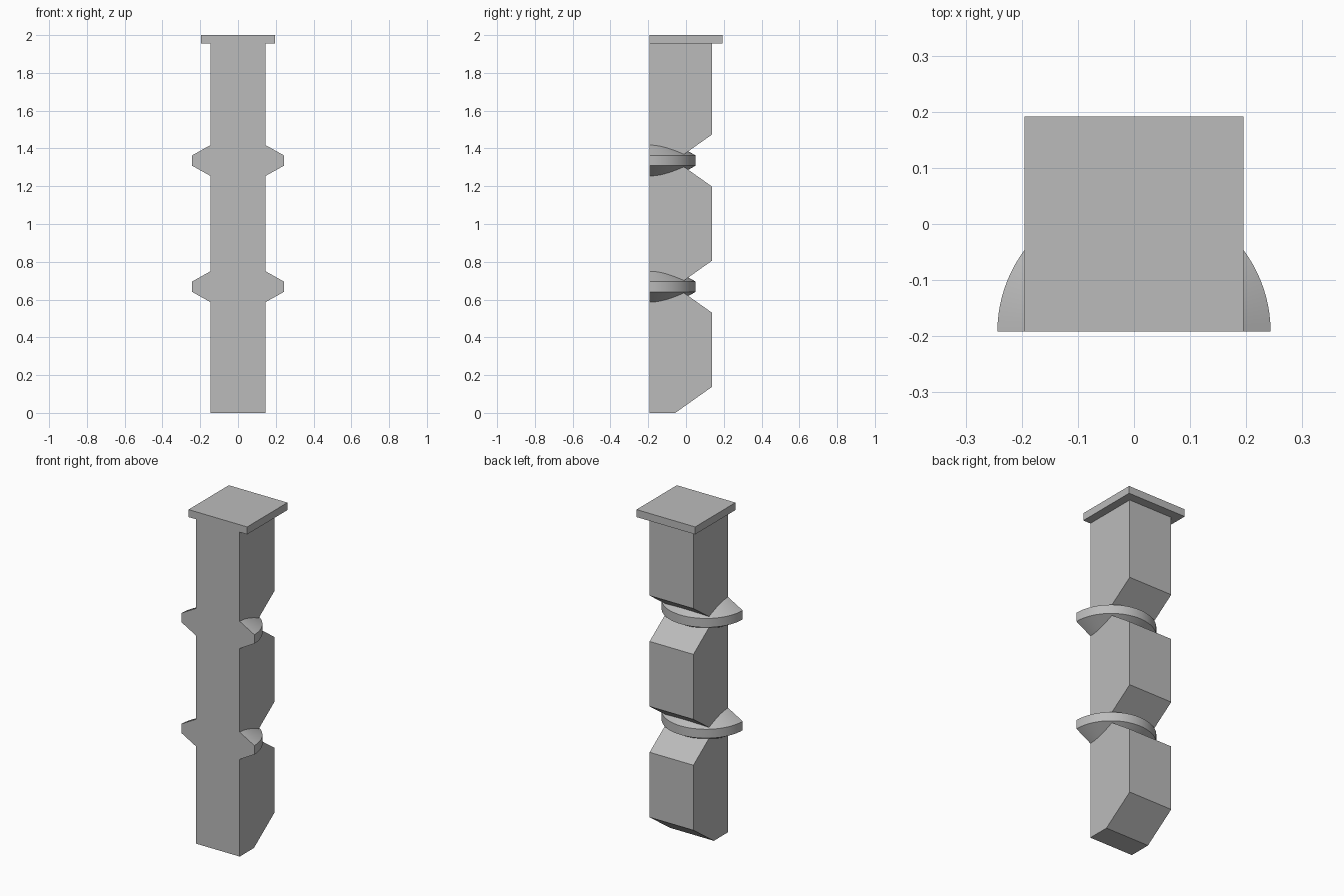
import bpy, bmesh, math
from mathutils import Vector, Matrix

cube = bpy.data.objects.get("Cube")
if cube:
    bpy.data.objects.remove(cube, do_unlink=True)

FRONT, BACK, NOTCH = -0.192, 0.138, -0.057   # depths of the column
HALF = 0.146                                 # half width of the column
PITCH = 0.668                                # height of one block
CHAMFER = 0.138
CAP_Z = 1.955

grey = bpy.data.materials.new("plain grey")
grey.use_nodes = True
colour = (0.5, 0.5, 0.5, 1)
grey.diffuse_color = colour
grey.node_tree.nodes["Principled BSDF"].inputs["Base Color"].default_value = colour


def finish(name, bm):
    bmesh.ops.recalc_face_normals(bm, faces=bm.faces)
    mesh = bpy.data.meshes.new(name)
    bm.to_mesh(mesh)
    bm.free()
    mesh.materials.append(grey)
    obj = bpy.data.objects.new(name, mesh)
    bpy.context.collection.objects.link(obj)
    return obj


# Column: side profile with a V notch between blocks, extruded across
profile = [(FRONT, CAP_Z), (FRONT, 0)]
for i in range(3):
    z = i * PITCH
    profile += [(NOTCH, z), (BACK, z + CHAMFER)]
    if i < 2:
        profile.append((BACK, z + PITCH - CHAMFER))
profile.append((BACK, CAP_Z))
bm = bmesh.new()
side = bm.faces.new([bm.verts.new((-HALF, y, z)) for y, z in profile])
moved = bmesh.ops.extrude_face_region(bm, geom=[side])["geom"]
bmesh.ops.translate(bm, vec=(2 * HALF, 0, 0),
                    verts=[v for v in moved if isinstance(v, bmesh.types.BMVert)])
finish("notched_column", bm)

# Cap plate
bm = bmesh.new()
bmesh.ops.create_cube(bm, size=1, matrix=Matrix.Translation((0, 0, (CAP_Z + 2) / 2))
                      @ Matrix.Diagonal((0.391, 0.384, 2 - CAP_Z, 1)))
finish("top_cap", bm)


# Half-round collars: bevelled section spun around the front centre line
def collar(name, z):
    section = [(0.14, -0.085), (0.2435, -0.027), (0.2435, 0.027), (0.14, 0.085)]
    bm = bmesh.new()
    start = bm.faces.new([bm.verts.new((r, FRONT, z + h)) for r, h in section])
    end = bmesh.ops.spin(bm, geom=[start], cent=(0, FRONT, z), axis=(0, 0, 1),
                         angle=math.pi, steps=48, use_duplicate=False)
    if not any(all(abs(v.co.y - FRONT) < 1e-4 and v.co.x > 0 for v in f.verts)
               for f in bm.faces):
        bm.faces.new([v for v in bm.verts if abs(v.co.y - FRONT) < 1e-4 and v.co.x > 0])
    obj = finish(name, bm)
    bpy.ops.object.select_all(action="DESELECT")
    obj.select_set(True)
    bpy.context.view_layer.objects.active = obj
    bpy.ops.object.shade_smooth_by_angle(angle=math.radians(20))


collar("lower_collar", PITCH)
collar("upper_collar", 2 * PITCH)
